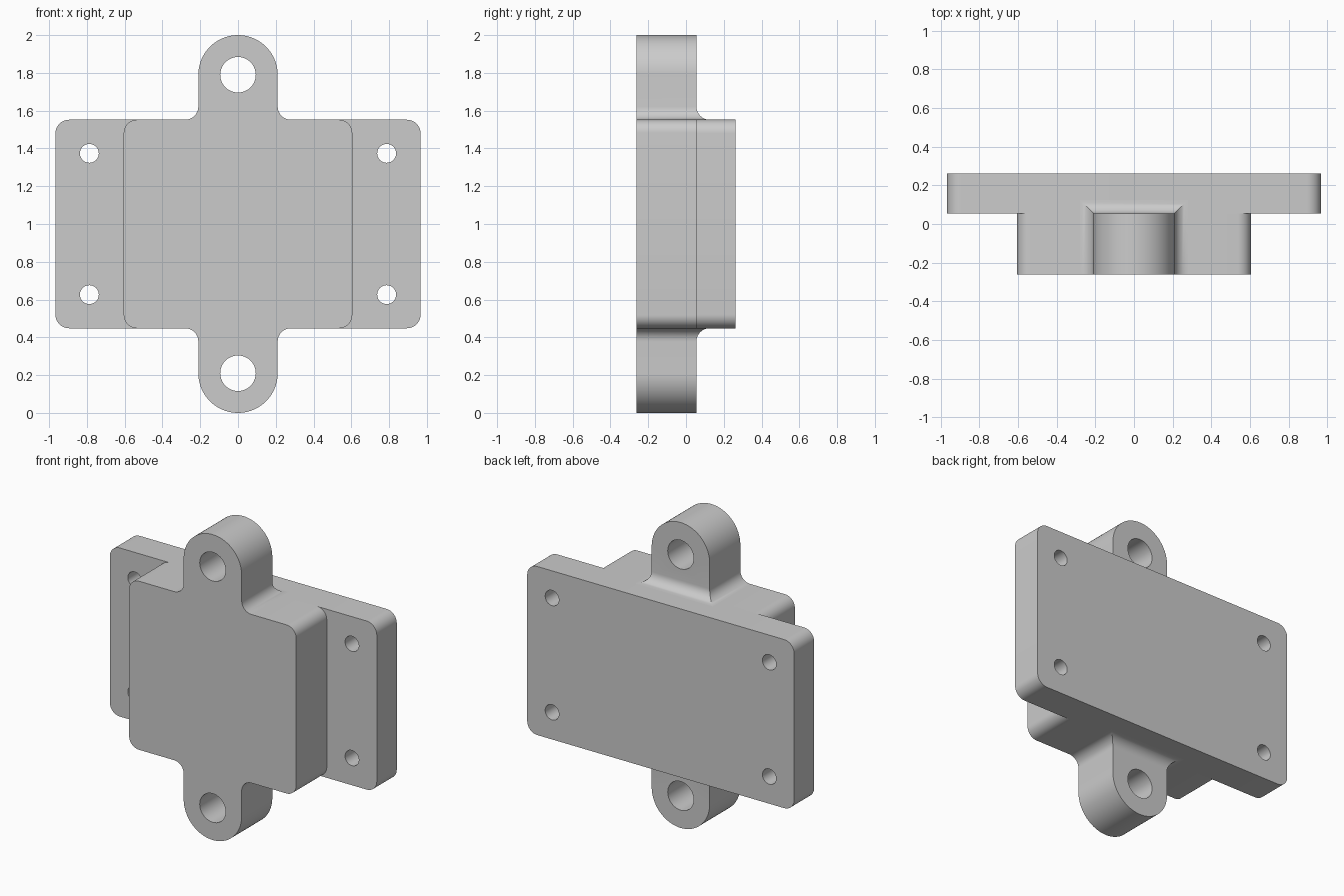
import bpy, bmesh
from math import pi, sin, cos, sqrt, radians

cube = bpy.data.objects.get("Cube")
if cube:
    bpy.data.objects.remove(cube)

grey = bpy.data.materials.new("plain grey")
grey.use_nodes = True
COLOUR = (0.6, 0.6, 0.6, 1)
grey.diffuse_color = COLOUR
grey.node_tree.nodes["Principled BSDF"].inputs["Base Color"].default_value = COLOUR

MID, HALF = 1.0, 0.552              # centre height, half height of the block
FRONT, STEP, BACK = -0.262, 0.055, 0.262
FILLET, LUG_R, LUG_Z = 0.07, 0.21, 1.79


def arc(x, z, r, a0, a1, n):
    return [(x + r * cos(a0 + (a1 - a0) * i / n), z + r * sin(a0 + (a1 - a0) * i / n))
            for i in range(n + 1)]


def circle(x, z, r, n=40):
    return arc(x, z, r, 0, 2 * pi, n)[:-1]


def rounded_rect(hx, hz, r):
    pts = []
    for k, (sx, sz) in enumerate([(1, 1), (-1, 1), (-1, -1), (1, -1)]):
        pts += arc(sx * (hx - r), MID + sz * (hz - r), r, k * pi / 2, (k + 1) * pi / 2, 10)
    return pts


def extrude_outline(bm, loops, y0, y1):
    """Fill the outline, leaving later loops as holes, and extrude along y."""
    edges = []
    for loop in loops:
        vs = [bm.verts.new((x, y0, z)) for x, z in loop]
        edges += [bm.edges.new((vs[i - 1], vs[i])) for i in range(len(vs))]
    bmesh.ops.triangle_fill(bm, use_beauty=True, edges=edges)
    out = bmesh.ops.extrude_face_region(bm, geom=bm.faces[:], use_keep_orig=True)
    for v in out["geom"]:
        if isinstance(v, bmesh.types.BMVert):
            v.co.y = y1


def finish(bm, name):
    bmesh.ops.remove_doubles(bm, verts=bm.verts[:], dist=1e-5)
    bmesh.ops.recalc_face_normals(bm, faces=bm.faces[:])
    mesh = bpy.data.meshes.new(name)
    bm.to_mesh(mesh)
    bm.free()
    mesh.materials.append(grey)
    ob = bpy.data.objects.new(name, mesh)
    bpy.context.collection.objects.link(ob)
    bpy.ops.object.select_all(action="DESELECT")
    ob.select_set(True)
    bpy.context.view_layer.objects.active = ob
    bpy.ops.object.shade_smooth_by_angle(angle=radians(30))
    return ob


# Mounting plate with four screw holes
bm = bmesh.new()
holes = [circle(sx * 0.787, MID + sz * 0.374, 0.05, 32) for sx in (-1, 1) for sz in (-1, 1)]
extrude_outline(bm, [rounded_rect(0.967, HALF, 0.073)] + holes, STEP, BACK)
finish(bm, "mounting_plate")

# Thick central block
bm = bmesh.new()
extrude_outline(bm, [rounded_rect(0.605, HALF, 0.07)], FRONT, STEP)
finish(bm, "central_block")


# Eyelet lugs, flared at the root on the sides and back with mitred corners
def lug(name, flip):
    bm = bmesh.new()
    root = MID + HALF
    base = root + FILLET
    outline = [(-LUG_R, base), (LUG_R, base)] + arc(0, LUG_Z, LUG_R, 0, pi, 48)
    extrude_outline(bm, [outline, circle(0, LUG_Z, 0.094)], FRONT, STEP)
    under = [f for f in bm.faces if all(abs(v.co.z - base) < 1e-5 for v in f.verts)]
    bmesh.ops.delete(bm, geom=under, context="FACES_ONLY")
    steps, rings = 10, []
    for i in range(steps + 1):
        a = i / steps * pi / 2
        d, z = FILLET * (1 - cos(a)), base - FILLET * sin(a)
        w = LUG_R + d
        rings.append([bm.verts.new(p) for p in
                      [(-w, FRONT, z), (w, FRONT, z), (w, STEP + d, z), (-w, STEP + d, z)]])
    for lo, hi in zip(rings, rings[1:]):
        for k in range(4):
            bm.faces.new((lo[k - 1], lo[k], hi[k], hi[k - 1]))
    if flip:
        for v in bm.verts:
            v.co.z = 2 * MID - v.co.z
    finish(bm, name)


lug("top_lug", False)
lug("bottom_lug", True)
